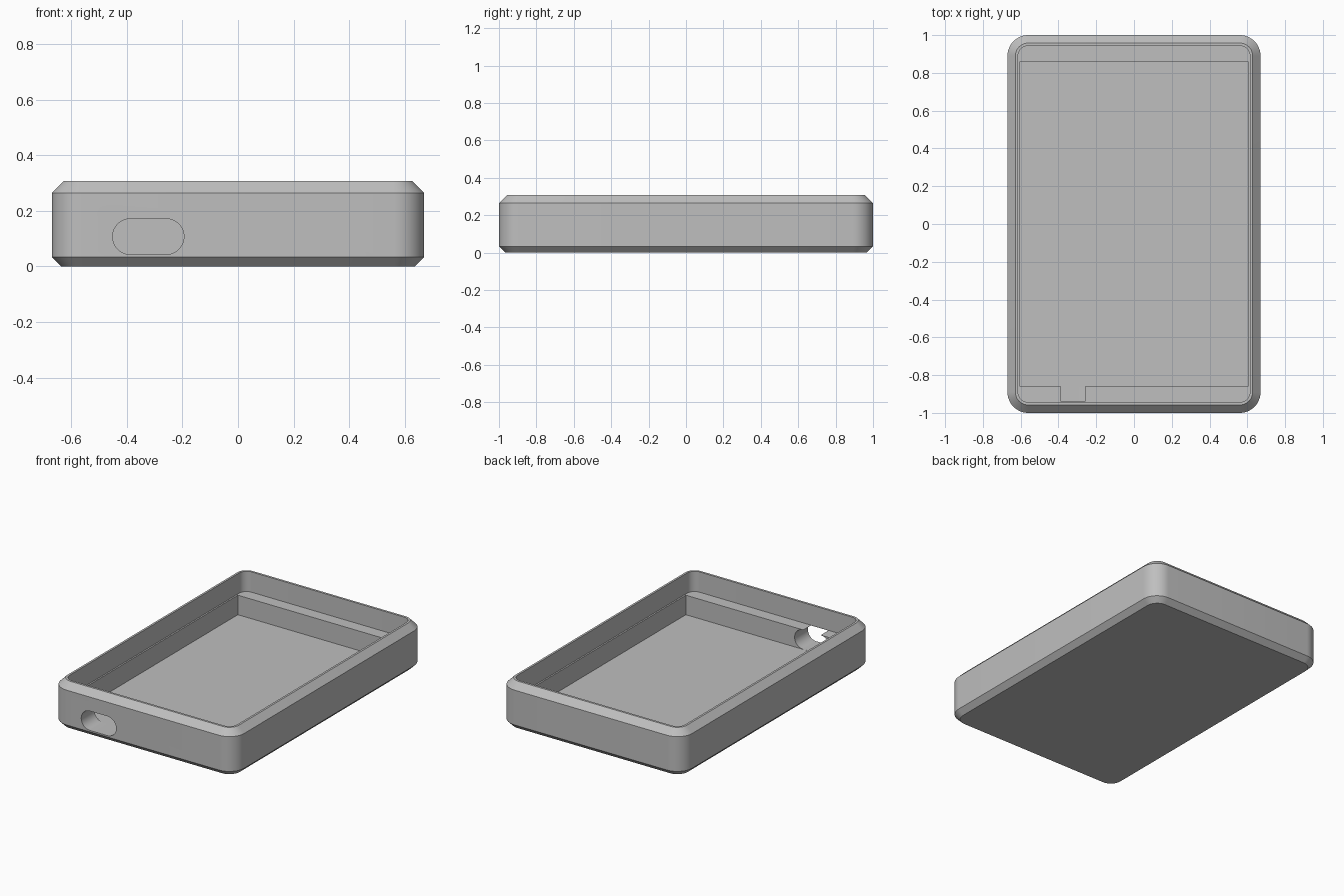
import bpy
import bmesh
import math

if "Cube" in bpy.data.objects:
    bpy.data.objects.remove(bpy.data.objects["Cube"], do_unlink=True)

# Single grey plastic
GREY = (0.52, 0.52, 0.52, 1.0)
grey = bpy.data.materials.new("plain grey")
grey.use_nodes = True
grey.diffuse_color = GREY
grey.node_tree.nodes["Principled BSDF"].inputs["Base Color"].default_value = GREY


def rounded_outline(half_a, half_b, radius, steps=12):
    """Counter-clockwise rounded rectangle around the origin."""
    points = []
    for corner, (sa, sb) in enumerate([(1, 1), (-1, 1), (-1, -1), (1, -1)]):
        for i in range(steps + 1):
            t = math.radians(90) * (corner + i / steps)
            points.append((sa * (half_a - radius) + radius * math.cos(t),
                           sb * (half_b - radius) + radius * math.sin(t)))
    return points


def loft(name, rings):
    """Skin a closed solid through rings of equal point count."""
    bm = bmesh.new()
    loops = [[bm.verts.new(p) for p in ring] for ring in rings]
    for low, high in zip(loops, loops[1:]):
        for i in range(len(low)):
            j = (i + 1) % len(low)
            bm.faces.new((low[i], low[j], high[j], high[i]))
    bm.faces.new(loops[0][::-1])
    bm.faces.new(loops[-1])
    bmesh.ops.remove_doubles(bm, verts=bm.verts, dist=1e-5)
    bmesh.ops.recalc_face_normals(bm, faces=bm.faces)
    mesh = bpy.data.meshes.new(name)
    bm.to_mesh(mesh)
    bm.free()
    mesh.materials.append(grey)
    obj = bpy.data.objects.new(name, mesh)
    bpy.context.collection.objects.link(obj)
    return obj


def box(name, x, y, z):
    """Box spanning the given (low, high) ranges."""
    return loft(name, [[(x[0], y[0], h), (x[1], y[0], h),
                        (x[1], y[1], h), (x[0], y[1], h)] for h in z])


# Tray shell: chamfered outside, flat rim, shallow upper pocket down to the ledge
LEDGE, FLOOR, TOP = 0.1725, 0.043, 0.307
profile = [  # half width, half depth, corner radius, height
    (0.636, 0.966, 0.076, 0),
    (0.67, 1.0, 0.11, 0.034),
    (0.67, 1.0, 0.11, 0.265),
    (0.628, 0.958, 0.068, TOP),
    (0.614, 0.943, 0.054, TOP),
    (0.614, 0.943, 0.054, LEDGE),
]
tray = loft("tray_shell", [[(x, y, z) for x, y in rounded_outline(a, b, r)]
                           for a, b, r, z in profile])

# Lower pocket between the end ledges
pocket = box("lower_pocket_cutter", (-0.604, 0.604), (-0.861, 0.861), (FLOOR, 0.25))

# Port slot through the front wall
SLOT_X, SLOT_R = -0.323, 0.0642
slot_z = FLOOR + 0.0005 + SLOT_R
slot_outline = rounded_outline(2 * SLOT_R, SLOT_R, SLOT_R)
slot = loft("port_slot_cutter", [[(SLOT_X + x, y, slot_z + z) for x, z in slot_outline]
                                 for y in (-1.1, -0.8)])

# Notch opening the front ledge above the slot
notch = box("ledge_notch_cutter", (SLOT_X - SLOT_R, SLOT_X + SLOT_R),
            (-0.941, -0.8), (slot_z, 0.2))

for cutter in (pocket, slot, notch):
    mod = tray.modifiers.new(cutter.name, 'BOOLEAN')
    mod.operation = 'DIFFERENCE'
    mod.solver = 'EXACT'
    mod.object = cutter
    cutter.hide_render = True

# Apply the cuts, drop the cutters and shade the rounded corners smooth
bpy.ops.object.select_all(action='DESELECT')
tray.select_set(True)
bpy.context.view_layer.objects.active = tray
for mod in list(tray.modifiers):
    bpy.ops.object.modifier_apply(modifier=mod.name)
for cutter in (pocket, slot, notch):
    bpy.data.objects.remove(cutter, do_unlink=True)
bpy.ops.object.shade_smooth_by_angle(angle=math.radians(30))
